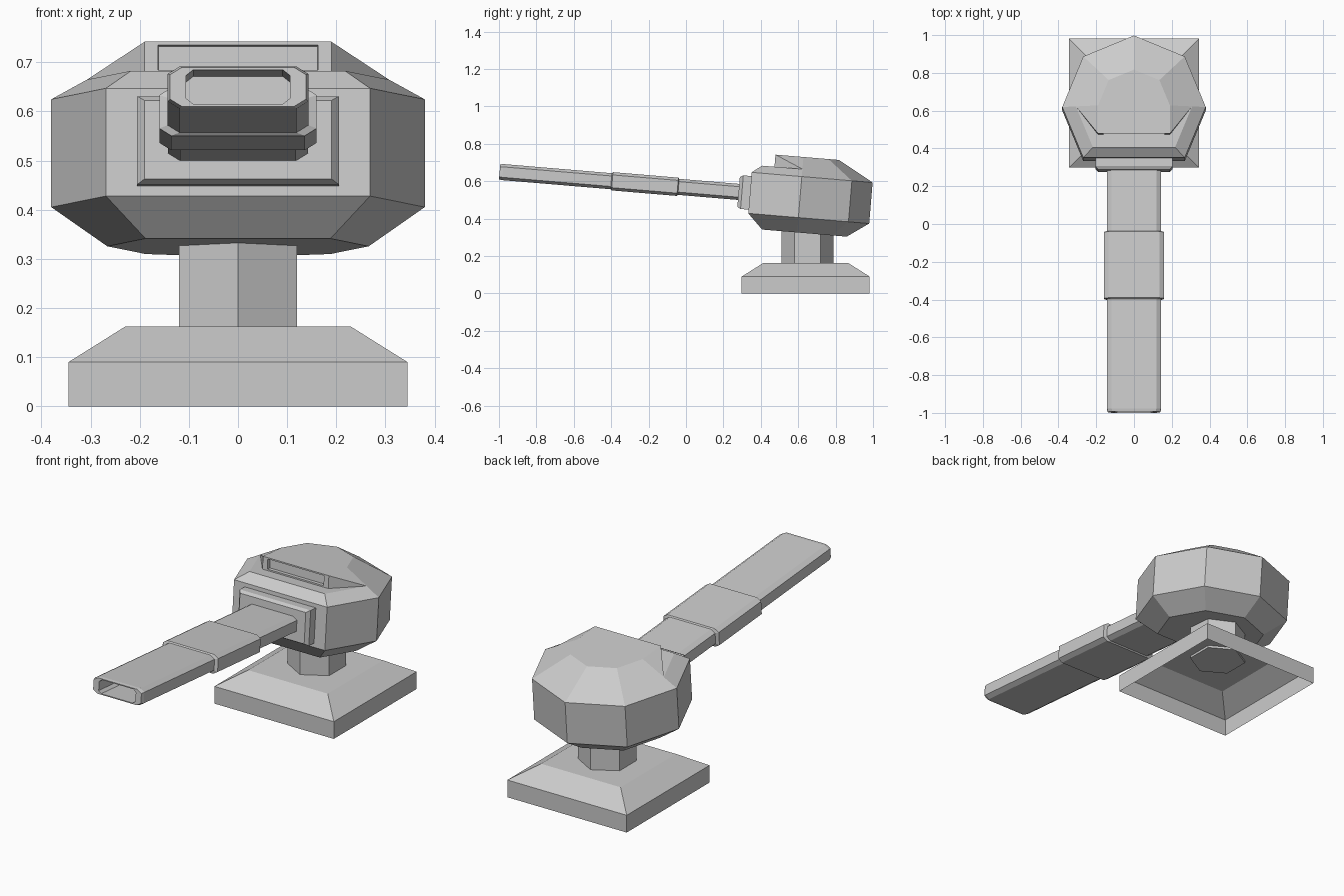
import bpy, bmesh
from math import radians, sin, cos, pi
from mathutils import Matrix

if "Cube" in bpy.data.objects:
    bpy.data.objects.remove(bpy.data.objects["Cube"])

# Local frame of the tilted head: front (-y) is raised a little
TILT = Matrix.Translation((0, 0.61, 0.515)) @ Matrix.Rotation(radians(-4.8), 4, 'X')


def loft(name, rings, start=True, end=True, matrix=None, edit=None):
    """Skin a list of equal-length point rings, with optional end caps."""
    bm = bmesh.new()
    vs = [[bm.verts.new(p) for p in r] for r in rings]
    n = len(vs[0])
    for a, b in zip(vs, vs[1:]):
        for i in range(n):
            j = (i + 1) % n
            bm.faces.new((a[i], a[j], b[j], b[i]))
    if start:
        bm.faces.new(vs[0])
    if end:
        bm.faces.new(vs[-1])
    bmesh.ops.remove_doubles(bm, verts=bm.verts, dist=1e-5)
    bmesh.ops.recalc_face_normals(bm, faces=bm.faces)
    if edit:
        edit(bm)
    if matrix:
        bm.transform(matrix)
    me = bpy.data.meshes.new(name)
    bm.to_mesh(me)
    bm.free()
    ob = bpy.data.objects.new(name, me)
    bpy.context.collection.objects.link(ob)
    return ob


def rect(hx, hy, z, cy=0.64):
    return [(x * hx, cy + y * hy, z) for x, y in ((1, 1), (-1, 1), (-1, -1), (1, -1))]


def plate(hx, hz, y):
    return [(x * hx, y, z * hz) for x, z in ((1, 1), (-1, 1), (-1, -1), (1, -1))]


def octa(r, z, angles):
    return [(r * cos(radians(a)), r * sin(radians(a)), z) for a in angles]


def slab(hx, hz, y, c=0.024, d=0.015):
    """Flat eight-sided barrel section."""
    q = [(hx, hz - d), (hx - c, hz)]
    half = q + [(-x, z) for x, z in reversed(q)]
    return [(x, y, z) for x, z in half + [(-x, -z) for x, z in half]]


# Hollow square foot, open underneath
loft("base", [rect(0.345, 0.342, 0), rect(0.345, 0.342, 0.09), rect(0.23, 0.228, 0.162)],
     start=False)

# Hexagonal pillar
loft("pillar", [[(0.1385 * sin(i * pi / 3), 0.65 + 0.1385 * cos(i * pi / 3), z)
                 for i in range(6)] for z in (0.15, 0.35)])

# Head body: octagon with its front corner cut flat
BODY = (0, 45, 90, 135, 180, 225, 315)
ledge = [(x * (0.93 if y > 0.01 else 1), y * (0.93 if y > 0.01 else 1), z)
         for x, y, z in octa(0.3076, 0.15, BODY)]
loft("head_body", [octa(0.266, -0.19, BODY), octa(0.38, -0.11, BODY),
                   octa(0.38, 0.11, BODY), ledge], matrix=TILT)


# Recessed window in the front of the cap
def window(bm):
    bm.faces.ensure_lookup_table()
    f = min(bm.faces, key=lambda f: f.calc_center_median().y)
    bmesh.ops.inset_individual(bm, faces=[f], thickness=0.01)
    for v in f.verts:
        v.co.x *= 0.16 / 0.18
    bmesh.ops.inset_individual(bm, faces=[f], thickness=0.001, depth=-0.02)


# Faceted cap with an upright front
BACK = (0, 45, 90, 135, 180)
low = octa(0.38, 0.11, BACK) + [(-0.3076, 0, 0.15), (-0.19, -0.15, 0.15),
                                (0.19, -0.15, 0.15), (0.3076, 0, 0.15)]
top = octa(0.19, 0.215, BACK) + [(-0.19, -0.15, 0.215)] * 2 + [(0.19, -0.15, 0.215)] * 2
loft("head_cap", [low, top], start=False, matrix=TILT, edit=window)

# Bevelled plate where the barrel meets the head
loft("barrel_mount", [plate(0.205, 0.09, -0.26), plate(0.205, 0.09, -0.312),
                      plate(0.19, 0.08, -0.33)], matrix=TILT)

# Stepped flat barrel with a hollow muzzle
loft("barrel", [slab(0.142, 0.043, -0.30), slab(0.142, 0.043, -0.652),
                slab(0.16, 0.049, -0.657), slab(0.16, 0.049, -1.008),
                slab(0.143, 0.043, -1.0135), slab(0.143, 0.043, -1.595),
                slab(0.138, 0.040, -1.612), slab(0.106, 0.035, -1.612, 0.015, 0.012),
                slab(0.106, 0.035, -1.45, 0.015, 0.012)], matrix=TILT)
